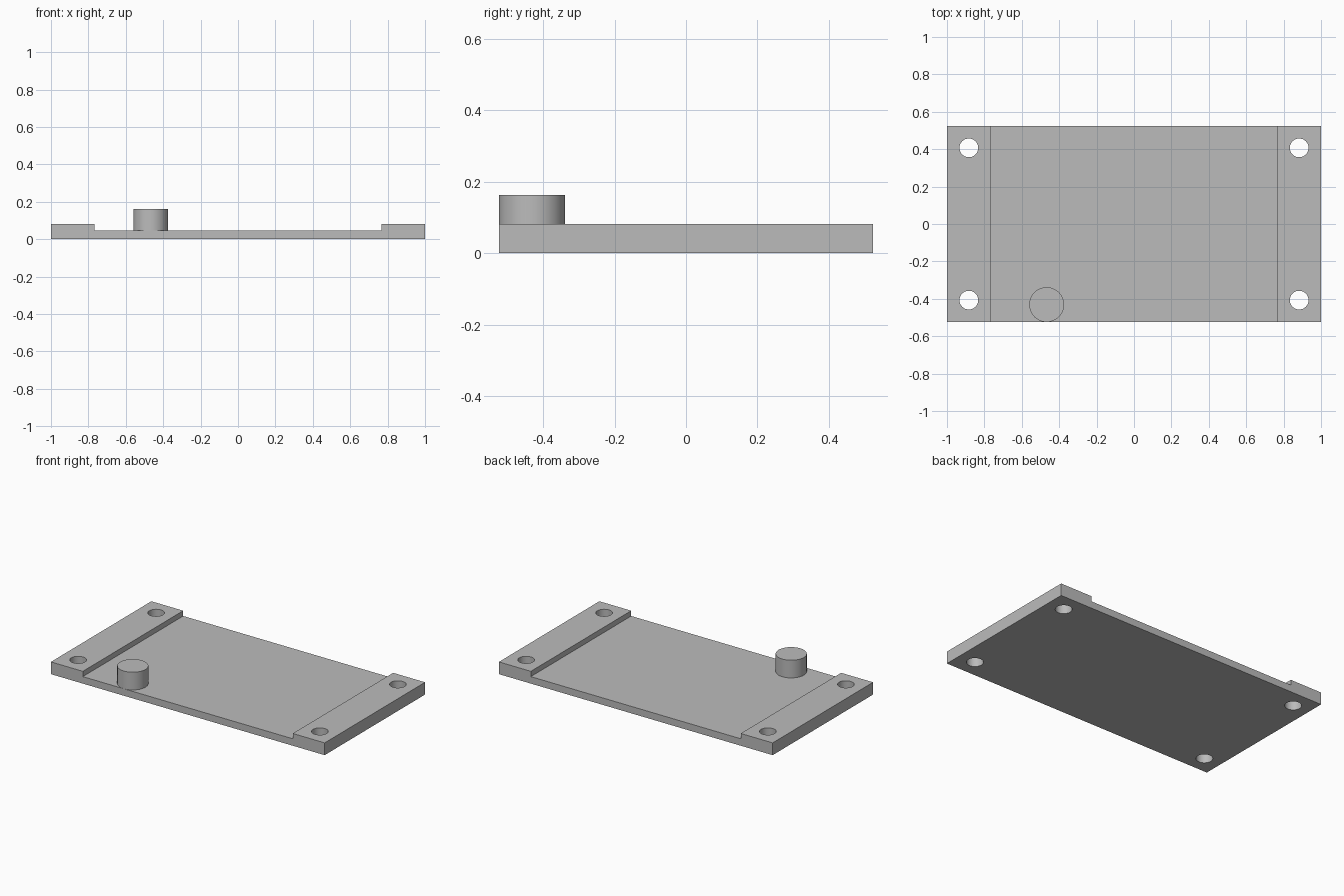
import bpy, bmesh

if "Cube" in bpy.data.objects:
    bpy.data.objects.remove(bpy.data.objects["Cube"])

HALF_Y = 0.524
FLOOR_Z, END_Z, KNOB_Z = 0.046, 0.081, 0.163
STEP_X = 0.767

gray = bpy.data.materials.new("plain gray")
gray.diffuse_color = (0.5, 0.5, 0.5, 1)
gray.use_nodes = True
gray.node_tree.nodes["Principled BSDF"].inputs["Base Color"].default_value = gray.diffuse_color


def cylinder(name, x, y, radius, z0, z1):
    bpy.ops.mesh.primitive_cylinder_add(vertices=64, radius=radius, depth=z1 - z0,
                                        location=(x, y, (z0 + z1) / 2))
    obj = bpy.context.object
    obj.name = name
    obj.data.materials.append(gray)
    bpy.ops.object.shade_smooth_by_angle()
    return obj


# Base plate: stepped profile with raised ends, extruded front to back
profile = [(-1, 0), (1, 0), (1, END_Z), (STEP_X, END_Z), (STEP_X, FLOOR_Z),
           (-STEP_X, FLOOR_Z), (-STEP_X, END_Z), (-1, END_Z)]
bm = bmesh.new()
face = bm.faces.new([bm.verts.new((x, -HALF_Y, z)) for x, z in profile])
ext = bmesh.ops.extrude_face_region(bm, geom=[face])
bmesh.ops.translate(bm, vec=(0, 2 * HALF_Y, 0),
                    verts=[v for v in ext["geom"] if isinstance(v, bmesh.types.BMVert)])
bmesh.ops.recalc_face_normals(bm, faces=bm.faces)
mesh = bpy.data.meshes.new("base_plate")
bm.to_mesh(mesh)
bm.free()
mesh.materials.append(gray)
plate = bpy.data.objects.new("base_plate", mesh)
bpy.context.collection.objects.link(plate)

# Four screw holes through the raised ends
for sx in (-1, 1):
    for sy in (-1, 1):
        cutter = cylinder("hole_cutter", sx * 0.883, sy * 0.407, 0.05, -0.1, 0.2)
        cutter.hide_render = True
        cutter.hide_set(True)
        cut = plate.modifiers.new("screw_hole", 'BOOLEAN')
        cut.operation = 'DIFFERENCE'
        cut.solver = 'EXACT'
        cut.object = cutter

# Round post touching the front edge
cylinder("post", -0.467, -HALF_Y + 0.093, 0.093, FLOOR_Z, KNOB_Z)
